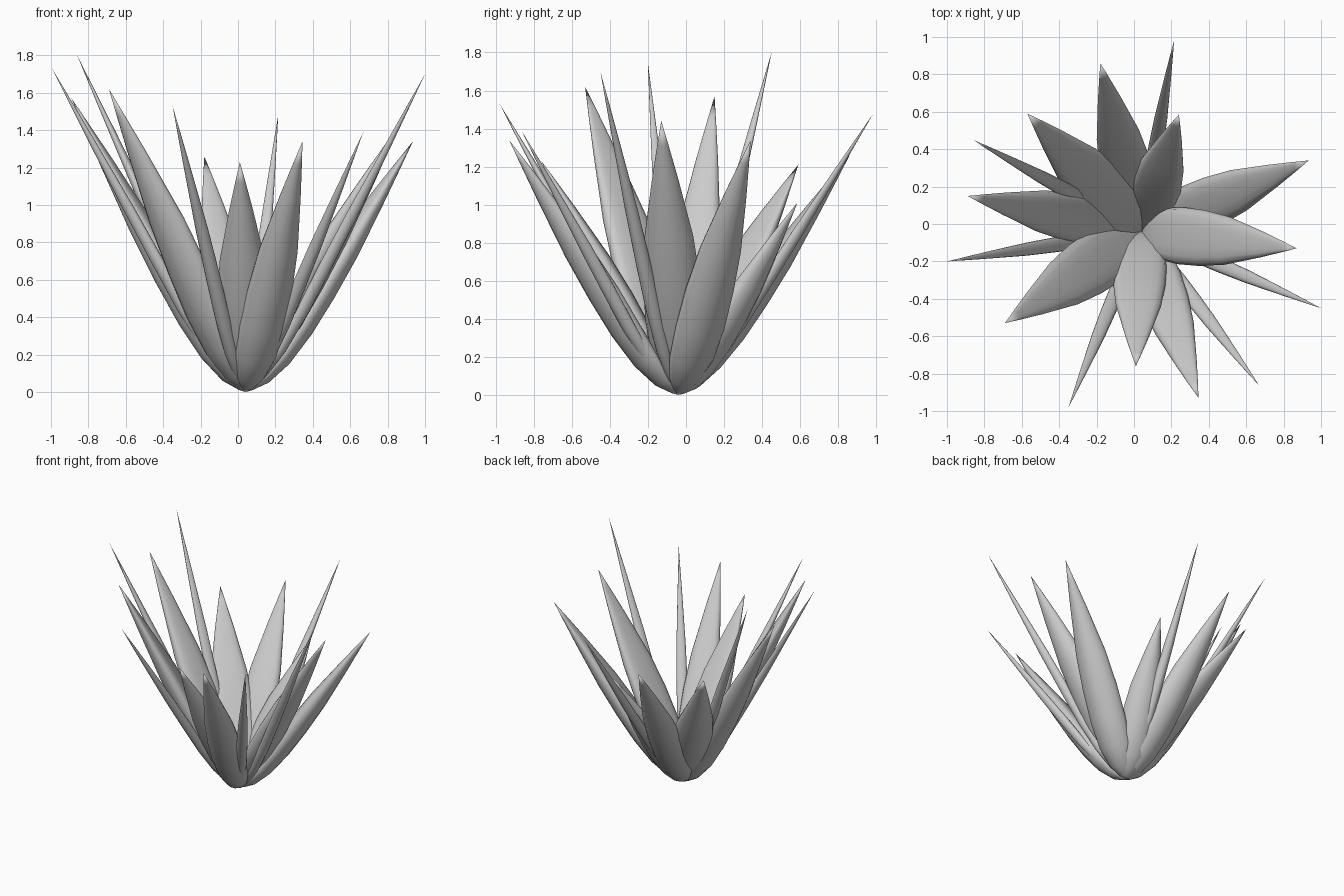
import bpy, bmesh, math
from mathutils import Vector

if "Cube" in bpy.data.objects:
    bpy.data.objects.remove(bpy.data.objects["Cube"])

BASE = Vector((0.04, -0.04, 0.01))
# Shared leaf curve: (reach, height, width, thickness) as fractions of the leaf
CURVE = [(0.03, 0.01, 0.3, 0.22), (0.1, 0.05, 0.65, 0.55), (0.2, 0.13, 0.92, 0.8),
         (0.32, 0.25, 1.02, 0.95), (0.45, 0.395, 1.0, 1.0), (0.6, 0.56, 0.86, 0.88),
         (0.8, 0.78, 0.46, 0.48), (0.92, 0.912, 0.19, 0.2)]
SIDES = 16


def leaf(name, tip, width, thick, lift=0.0):
    """Plump, pointed leaf; lift moves its lower half inward, over its neighbours."""
    tip = Vector(tip)
    d = tip - BASE
    out = Vector((d.x, d.y, 0)).normalized()
    side = Vector((-out.y, out.x, 0))
    inward = (Vector((0, 0, 0.6)) - out) * lift
    pts = [BASE]
    for r, h, w, t in CURVE:
        pts.append(BASE + Vector((d.x * r, d.y * r, d.z * h)) + inward * min(1, r * 5) * (1 - r))
    pts.append(tip)
    bm = bmesh.new()
    rings = []
    for i, (r, h, w, t) in enumerate(CURVE, 1):
        tangent = (pts[i + 1] - pts[i - 1]).normalized()
        normal = tangent.cross(side)
        ring = []
        for k in range(SIDES):
            a = 2 * math.pi * k / SIDES
            c, s = math.cos(a), math.sin(a)
            cup = 0.1 * width * w * c * c
            v = pts[i] + side * (c * width / 2 * w) + normal * (s * thick / 2 * t + cup)
            v.z = max(v.z, 0)
            ring.append(bm.verts.new(v))
        rings.append(ring)
    first, last = bm.verts.new((BASE.x, BASE.y, 0)), bm.verts.new(tip)
    for k in range(SIDES):
        n = (k + 1) % SIDES
        for a, b in zip(rings, rings[1:]):
            bm.faces.new((a[k], a[n], b[n], b[k]))
        bm.faces.new((first, rings[0][n], rings[0][k]))
        bm.faces.new((last, rings[-1][k], rings[-1][n]))
    bmesh.ops.recalc_face_normals(bm, faces=bm.faces)
    for f in bm.faces:
        f.smooth = True
    mesh = bpy.data.meshes.new(name)
    bm.to_mesh(mesh)
    bm.free()
    bpy.context.collection.objects.link(bpy.data.objects.new(name, mesh))


# Broad leaves: tip, width, lift
BROAD = [((0.935, 0.34, 1.34), 0.27, 0), ((0.87, -0.13, 1.44), 0.30, 0.045),
         ((0.345, -0.93, 1.34), 0.25, 0), ((0.01, -0.76, 1.23), 0.28, 0.03),
         ((-0.69, -0.53, 1.62), 0.31, 0.01), ((-0.89, 0.15, 1.57), 0.26, 0),
         ((-0.57, 0.59, 1.21), 0.31, 0.05), ((-0.18, 0.86, 1.26), 0.27, 0.01),
         ((0.24, 0.585, 1.01), 0.27, 0)]
for i, (tip, w, lift) in enumerate(BROAD):
    leaf(f"broad_leaf_{i + 1}", tip, w, 0.15, lift)

# Thin spiky leaves between them
THIN = [(1.0, -0.45, 1.70), (0.67, -0.865, 1.39), (-0.35, -0.98, 1.53),
        (-1.0, -0.20, 1.74), (-0.86, 0.45, 1.80), (0.215, 0.985, 1.48)]
for i, tip in enumerate(THIN):
    leaf(f"thin_leaf_{i + 1}", tip, 0.08, 0.065)
